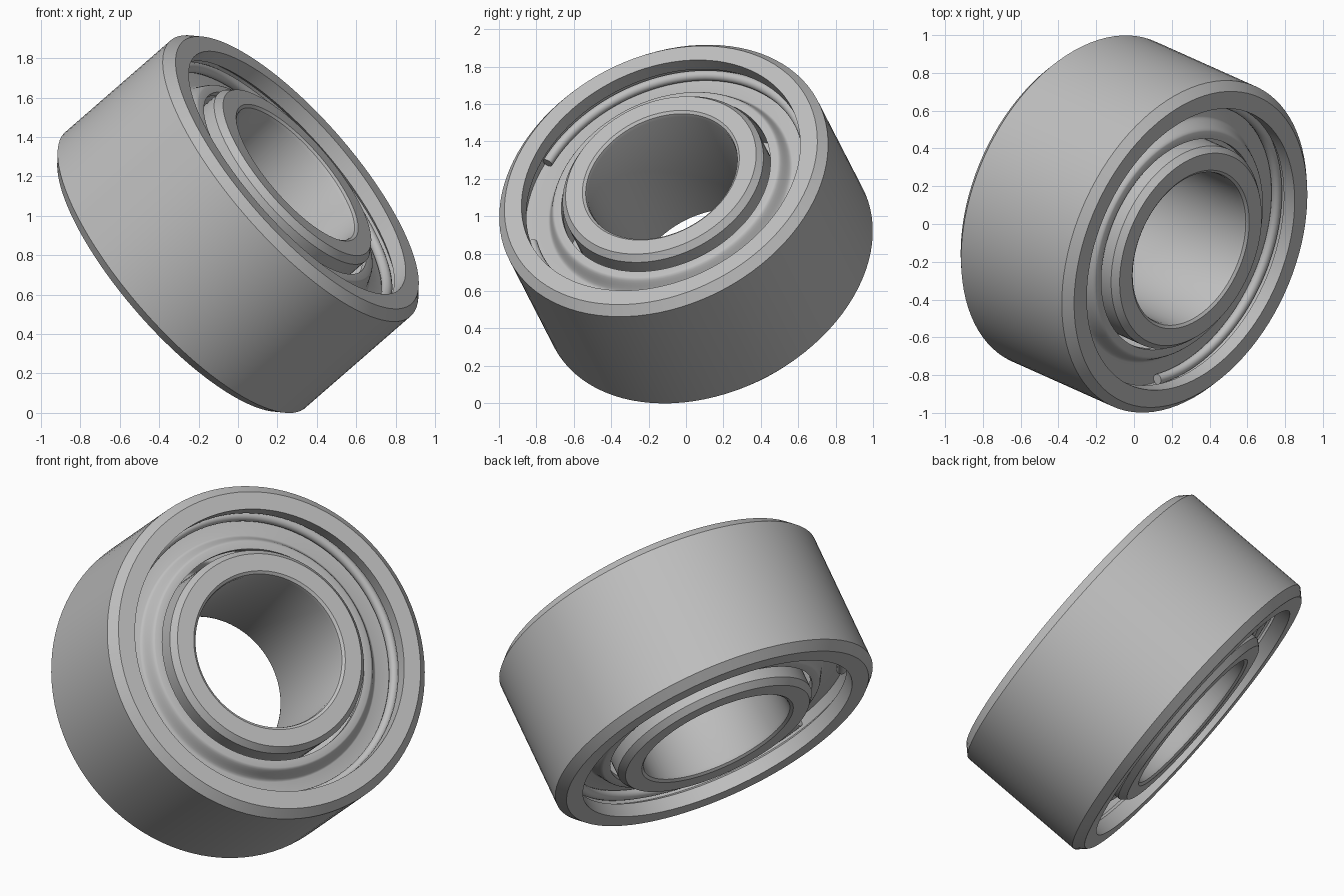
import bpy
import bmesh
import math
from mathutils import Matrix, Vector

cube = bpy.data.objects.get("Cube")
if cube:
    bpy.data.objects.remove(cube, do_unlink=True)

steel = bpy.data.materials.new("brushed steel grey")
steel.use_nodes = True
GREY = (0.52, 0.52, 0.52, 1)
steel.diffuse_color = GREY
steel.node_tree.nodes["Principled BSDF"].inputs["Base Color"].default_value = GREY

# Tilted frame: local z is the bearing axis, local x points at the retaining ring gap
axis = Vector((0.715, -0.32, 0.622)).normalized()
gap = Vector((-0.25, -0.69, -0.065))
gap = (gap - axis * gap.dot(axis)).normalized()
side = axis.cross(gap)
FRAME = Matrix.Translation((0, 0, 0.958)) @ Matrix((gap, side, axis)).transposed().to_4x4()


def revolve(name, profile, steps=96, start=0.0, sweep=math.tau, mirror=False):
    """Spin a closed (radius, height) profile around the bearing axis."""
    bm = bmesh.new()
    verts = [bm.verts.new((r, 0, z)) for r, z in profile]
    face = bm.faces.new(verts)
    bmesh.ops.rotate(bm, verts=verts, cent=(0, 0, 0), matrix=Matrix.Rotation(start, 3, "Z"))
    full = sweep >= math.tau
    if full:
        edges = list(face.edges)
        bmesh.ops.delete(bm, geom=[face], context="FACES_ONLY")
        geom = edges
    else:
        cap = bmesh.ops.duplicate(bm, geom=list(face.verts) + list(face.edges) + [face])
        geom = [g for g in cap["geom"] if isinstance(g, bmesh.types.BMFace)]
    bmesh.ops.spin(bm, geom=geom, cent=(0, 0, 0), axis=(0, 0, 1), angle=sweep, steps=steps)
    bmesh.ops.remove_doubles(bm, verts=bm.verts, dist=0.0005)
    bmesh.ops.recalc_face_normals(bm, faces=bm.faces)
    mesh = bpy.data.meshes.new(name)
    bm.to_mesh(mesh)
    bm.free()
    mesh.shade_smooth()
    mesh.set_sharp_from_angle(angle=math.radians(32))
    mesh.materials.append(steel)
    obj = bpy.data.objects.new(name, mesh)
    bpy.context.collection.objects.link(obj)
    obj.matrix_world = FRAME
    if mirror:
        mod = obj.modifiers.new("both sides", "MIRROR")
        mod.use_axis = (False, False, True)
        mod.use_mirror_merge = False
    return obj


def both_ends(half):
    """Complete a half profile by reflecting it across the middle plane."""
    return half + [(r, -z) for r, z in reversed(half)]


# Outer ring: chamfered rim, lip and groove for the retaining ring
revolve("outer_ring", both_ends([
    (0.928, 0.373), (0.883, 0.42), (0.787, 0.42), (0.787, 0.34),
    (0.818, 0.32), (0.818, 0.26), (0.76, 0.24), (0.76, 0.15)]))

# Inner ring: chamfered outside edge and softened bore
revolve("inner_ring", both_ends([
    (0.423, 0.39), (0.428, 0.409), (0.443, 0.42), (0.538, 0.42), (0.567, 0.385), (0.567, 0.15)]))

# Pressed shields: low flange outside, smooth step up to the inner plateau
LOW, HIGH, STEP_IN, STEP_OUT = 0.26, 0.335, 0.63, 0.69
top = [(0.815, LOW)]
for i in range(9):
    t = i / 8
    top.append((STEP_OUT + (STEP_IN - STEP_OUT) * t, LOW + (HIGH - LOW) * t * t * (3 - 2 * t)))
top.append((0.59, HIGH))
revolve("shield", top + [(r, z - 0.03) for r, z in reversed(top)], mirror=True)

# Split wire retaining rings
wire = [(0.786 + 0.028 * math.cos(a), 0.288 + 0.028 * math.sin(a))
        for a in (math.tau * i / 14 for i in range(14))]
half_gap = math.radians(20.5)
revolve("retaining_wire", wire, start=half_gap, sweep=math.tau - 2 * half_gap, mirror=True)
